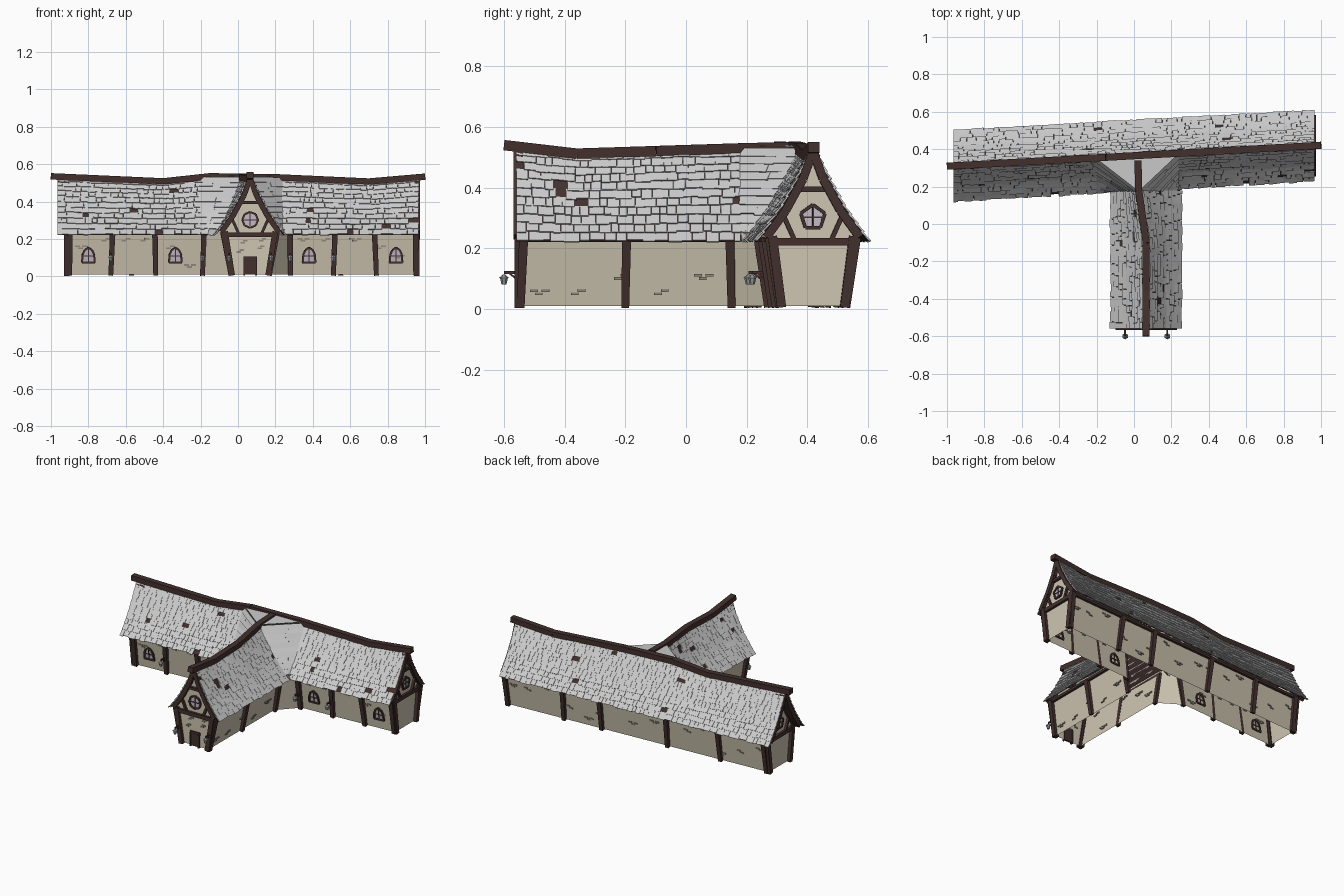
import bpy, bmesh, math, random
from mathutils import Vector, Matrix

if "Cube" in bpy.data.objects:
    bpy.data.objects.remove(bpy.data.objects["Cube"])

random.seed(4)
parts = {}
COL = {"grey": (.64, .64, .63, 1), "plaster": (.62, .56, .44, 1), "timber": (.055, .03, .027, 1),
       "stone": (.27, .25, .21, 1), "glass": (.55, .50, .58, 1), "iron": (.3, .31, .33, 1)}
MAT = {}
for k, c in COL.items():
    MAT[k] = bpy.data.materials.new(k)
    MAT[k].diffuse_color = c


def part(name, mat):
    if name not in parts:
        parts[name] = (bmesh.new(), mat)
    return parts[name][0]


def sheet(bm, pts):
    bm.faces.new([bm.verts.new(p) for p in pts])


def beam(bm, a, b, t, d=None, up=(0, 0, 1), taper=1.0):
    # box from a to b: t across, d along the "up" side
    z = (b - a).normalized()
    up = Vector(up)
    if abs(z.dot(up)) > .95:
        up = Vector((0, 1, 0))
    x = z.cross(up).normalized()
    y = x.cross(z)
    d = d or t
    ring = [(-1, -1), (1, -1), (1, 1), (-1, 1)]
    lo = [bm.verts.new(a + x * i * t / 2 * taper + y * j * d / 2 * taper) for i, j in ring]
    hi = [bm.verts.new(b + x * i * t / 2 + y * j * d / 2) for i, j in ring]
    bm.faces.new(lo[::-1])
    bm.faces.new(hi)
    for i in range(4):
        k = (i + 1) % 4
        bm.faces.new((lo[i], lo[k], hi[k], hi[i]))


def interp(tab, x):
    for (x0, y0), (x1, y1) in zip(tab, tab[1:]):
        if x <= x1:
            return y0 + (y1 - y0) * max(0, (x - x0) / (x1 - x0))
    return tab[-1][1]


# Frames of the two wings: s along the ridge, w sideways, z up
EAVE, TOP = .222, .22
RIDGE_M = [(-1, .535), (-.4, .508), (-.15, .535), (.2, .53), (.7, .507), (1, .533)]
RIDGE_W = [(-.6, .54), (-.36, .512), (.2, .53), (.4, .535)]
BEND = [(-.1, 0), (.18, -.04), (.4, -.045)]


def main(s, w, z):
    return Vector((s, .365 + .056 * s + w, z))


def wing(s, w, z):
    return Vector((.065 + w + interp(BEND, s) * min(1, max(0, (z - EAVE) / .3)), s, z))


PROF_W = [(0, 0), (.33, .045), (.66, .102), (1, .182)]
PROF_H = [(0, 1), (.33, .70), (.66, .36), (1, 0)]


def slope(F, ridge, sg, s0, s1):
    def S(u, v):
        s = s0 + (s1 - s0) * u
        h = interp(PROF_H, v)
        return F(s, sg * interp(PROF_W, v), EAVE + h * (interp(ridge, s) - EAVE))
    return S


def shingles(S, length, wmin, wmax, hole, rows=11):
    deck, bm = part("roof_deck", "timber"), part("roof_shingles", "grey")
    n = max(2, int(length / .12))
    for i in range(n):
        for v0, v1 in ((0, .33), (.33, .66), (.66, 1)):
            sheet(deck, [S(i / n, v0), S((i + 1) / n, v0), S((i + 1) / n, v1), S(i / n, v1)])

    def at(u, v, lift):
        e = .02
        nrm = (S(min(u + e, 1), v) - S(max(u - e, 0), v)).cross(
            S(u, min(v + e, 1)) - S(u, max(v - e, 0))).normalized()
        p = S(u, min(v, 1)) + nrm * lift * (1 if nrm.z > 0 else -1)
        if v > 1:
            p += (S(u, 1) - S(u, .97)) * ((v - 1) / .03)
        return p
    for r in range(rows):
        u = 0
        while u < 1:
            u1 = u + random.uniform(wmin, wmax) / length
            if u1 > 1 - .4 * wmin / length:
                u1 = 1
            if random.random() > hole:
                v0 = max(0, (r - .15) / rows)
                v1 = (r + 1.06 + random.uniform(-.1, .14)) / rows
                k, g = random.uniform(0, .003), .0006 / length
                c = [at(a, v, l) for l0, l1 in ((-.001, .003 + k), (.004, .009 + k))
                     for a, v, l in ((u + g, v0, l0), (u1 - g, v0, l0), (u1 - g, v1, l1), (u + g, v1, l1))]
                q = [bm.verts.new(p) for p in c]
                for f in ((0, 1, 2, 3), (4, 5, 6, 7), (0, 1, 5, 4), (1, 2, 6, 5), (2, 3, 7, 6), (3, 0, 4, 7)):
                    bm.faces.new([q[i] for i in f])
            u = u1


# Roof slopes
XL, XR, YW = -.2, .235, .18
shingles(slope(main, RIDGE_M, 1, -.965, .965), 1.93, .022, .055, .018)
shingles(slope(main, RIDGE_M, -1, -.965, XL), .765, .022, .055, .018)
shingles(slope(main, RIDGE_M, -1, XR, .965), .73, .022, .055, .018)
for sg, xm in ((-1, XL), (1, XR)):
    shingles(slope(wing, RIDGE_W, sg, -.56, YW), .74, .022, .055, .018)
    # angled valley roof between the wings and its flat cap
    A, B = slope(wing, RIDGE_W, sg, YW, YW + .01), slope(main, RIDGE_M, -1, xm, xm + .01)
    shingles(lambda u, v: A(0, v).lerp(B(0, v), u), .2, .1, .2, 0)
    up = Vector((0, 0, .006))
    sheet(part("valley_cap", "grey"), [A(0, 0) + up, B(0, 0) + up, main(.02, 0, .54)])

# Ridge beams
for F, ridge, ss in ((main, RIDGE_M, (-1, -.75, -.4, -.15, .2, .45, .7, 1)),
                     (wing, RIDGE_W, (-.6, -.36, -.1, .18, .34))):
    for a, b in zip(ss, ss[1:]):
        beam(part("ridge_beam", "timber"), F(a, 0, interp(ridge, a)), F(b, 0, interp(ridge, b)), .038, .034)


# Walls: leaning plaster sheets with posts
def half_width(F):
    return (.104, .134) if F is main else (.096, .134)


def wall_pt(F, sg, s, z, out=0):
    wb, wt = half_width(F)
    return F(s, sg * (wb + (wt - wb) * z / TOP + out), z)


def wall(F, sg, s0, s1, posts):
    sheet(part("walls", "plaster"), [wall_pt(F, sg, s, z) for s, z in ((s0, .01), (s1, .01), (s1, .25), (s0, .25))])
    beam(part("eave_beam", "timber"), wall_pt(F, sg, s0, .228, .009), wall_pt(F, sg, s1, .228, .009), .016)
    for s in posts:
        beam(part("wall_post", "timber"), wall_pt(F, sg, s, .005, .009),
             wall_pt(F, sg, s + random.uniform(-.01, .01), .235, .011), .03, .022, up=F(0, 1, 0) - F(0, 0, 0), taper=.85)
    n = int(abs(s1 - s0) / .12)
    for i in range(n):
        s, z = s0 + (s1 - s0) * (i + random.uniform(.25, .75)) / n, random.choice((.05, .1, .15, .19))
        for ds, dz in ((0, 0), (.022, .011), (-.016, .011))[:random.choice((2, 3))]:
            beam(part("exposed_bricks", "stone"), wall_pt(F, sg, s + ds - .013, z + dz),
                 wall_pt(F, sg, s + ds + .013, z + dz), .01, .009)


wall(main, 1, -.91, .955, (-.9, -.57, -.19, .28, .55, .95))
wall(main, -1, -.91, -.19, (-.9, -.68, -.44, -.19))
wall(main, -1, .28, .955, (.28, .51, .74, .95))
for sg, xm in ((-1, -.19), (1, .28)):
    wall(wing, sg, -.545, .15, (-.545, -.2, .15))
    sheet(part("walls", "plaster"), [wall_pt(wing, sg, .15, .01), wall_pt(main, -1, xm, .01),
                                     wall_pt(main, -1, xm, .25), wall_pt(wing, sg, .15, .25)])


# Windows: outline points mapped on to a wall
def window(M, outline, cross):
    sheet(part("window_panes", "glass"), [M(a, z, .004) for a, z in outline])
    fr = part("window_frames", "timber")
    for p, q in zip(outline, outline[1:] + outline[:1]):
        beam(fr, M(*p, .002), M(*q, .002), .011, .016, up=M(0, .2, 1) - M(0, .2, 0))
    for p, q in cross:
        beam(fr, M(*p, .002), M(*q, .002), .005, .012, up=M(0, .2, 1) - M(0, .2, 0))


for x in (-.8, -.335, .38, .845):
    arch = [(-.034, .075), (.034, .075), (.03, .118), (.02, .14), (0, .154), (-.02, .14), (-.03, .118)]
    window(lambda a, z, o: wall_pt(main, -1, x + a, z, o), arch,
           [((0, .075), (0, .154)), ((-.032, .11), (.032, .11))])


# Gable ends
def gable(F, ridge, s, out, s_edge, sides):
    wb, wt = half_width(F)

    def M(a, z, o):
        return F(s + out * o, a, z)
    n = M(0, 0, 1) - M(0, 0, 0)
    rz = interp(ridge, s)
    half = [(wb, .01), (wt, TOP)] + [(interp(PROF_W, v) - .004, EAVE + interp(PROF_H, v) * (rz - EAVE))
                                     for v in (.8, .66, .33)]
    sheet(part("gable_walls", "plaster"),
          [M(a, z, 0) for a, z in half] + [M(0, rz, 0)] + [M(-a, z, 0) for a, z in half[::-1]])
    bm = part("gable_timbers", "timber")
    off = abs(s_edge - s)
    beam(bm, M(-wt, .222, .006), M(wt, .222, .006), .025, .022, up=n)
    beam(bm, M(-.06, .395, .006), M(.06, .395, .006), .018, .02, up=n)
    for sg in (-1, 1):
        beam(bm, M(sg * wb, .005, .006), M(sg * wt, .24, .006), .03, .028, up=n)
        beam(bm, M(sg * .062, .23, .005), M(sg * .1, .315, .005), .015, .018, up=n)
        prof = [(max(0, interp(PROF_W, v) - .012), EAVE - .008 + interp(PROF_H, v) * (rz - EAVE))
                for v in (0, .33, .66, .93)]
        for p, q in zip(prof, prof[1:]):
            beam(bm, M(sg * p[0], p[1], off / 2), M(sg * q[0], q[1], off / 2), .028, off + .016, up=n)
    ring = [(.042 * math.sin(2 * math.pi * i / sides), .302 + .042 * math.cos(2 * math.pi * i / sides)) for i in range(sides)]
    window(M, ring, [((0, .268), (0, .344)), ((-.036, .302), (.036, .302))])
    return M


gable(main, RIDGE_M, -.91, -1, -.955, 5)
gable(main, RIDGE_M, .95, 1, .965, 5)
G = gable(wing, RIDGE_W, -.545, -1, -.56, 8)

# Front door and frame
door = part("front_door", "timber")
beam(door, G(0, .01, .003), G(0, .092, .003), .056, .012)
for a, b in (((-.031, .005), (-.031, .096)), ((.031, .005), (.031, .096)), ((-.036, .096), (.036, .096))):
    beam(door, G(*a, .004), G(*b, .004), .009, .02)
for a, z in ((-.06, .13), (.05, .15), (.06, .19), (-.04, .18)):
    for k in (0, 1):
        beam(part("exposed_bricks", "stone"), G(a + k * .014 - .012, z + k * .011, 0), G(a + k * .014 + .012, z + k * .011, 0), .009, .009)


# Hanging lanterns on brackets
def lantern(p, out):
    bm = part("lanterns", "iron")
    tip = p + out * .04
    beam(part("lantern_brackets", "timber"), p, tip, .009)
    beam(part("lantern_brackets", "timber"), p - Vector((0, 0, .02)), p + out * .025, .006)
    for r1, r2, h, z in ((.008, .013, .022, -.029), (.017, .003, .012, -.012)):
        bmesh.ops.create_cone(bm, cap_ends=True, segments=6, radius1=r1, radius2=r2, depth=h,
                              matrix=Matrix.Translation(tip + Vector((0, 0, z))))


front = Vector((0, -1, 0))
for a in (-.113, .113):
    lantern(G(a, .12, .015), front)
for s in (-.68, -.19, .28, .51):
    lantern(wall_pt(main, -1, s, .12, .015), front)

# Turn every part into an object
for name, (bm, mat) in parts.items():
    bmesh.ops.recalc_face_normals(bm, faces=bm.faces)
    me = bpy.data.meshes.new(name)
    bm.to_mesh(me)
    bm.free()
    me.materials.append(MAT[mat])
    bpy.context.collection.objects.link(bpy.data.objects.new(name, me))

for m in bpy.data.materials:
    if m.users and not m.is_grease_pencil:
        m.use_nodes = True
        m.node_tree.nodes["Principled BSDF"].inputs["Base Color"].default_value = m.diffuse_color
